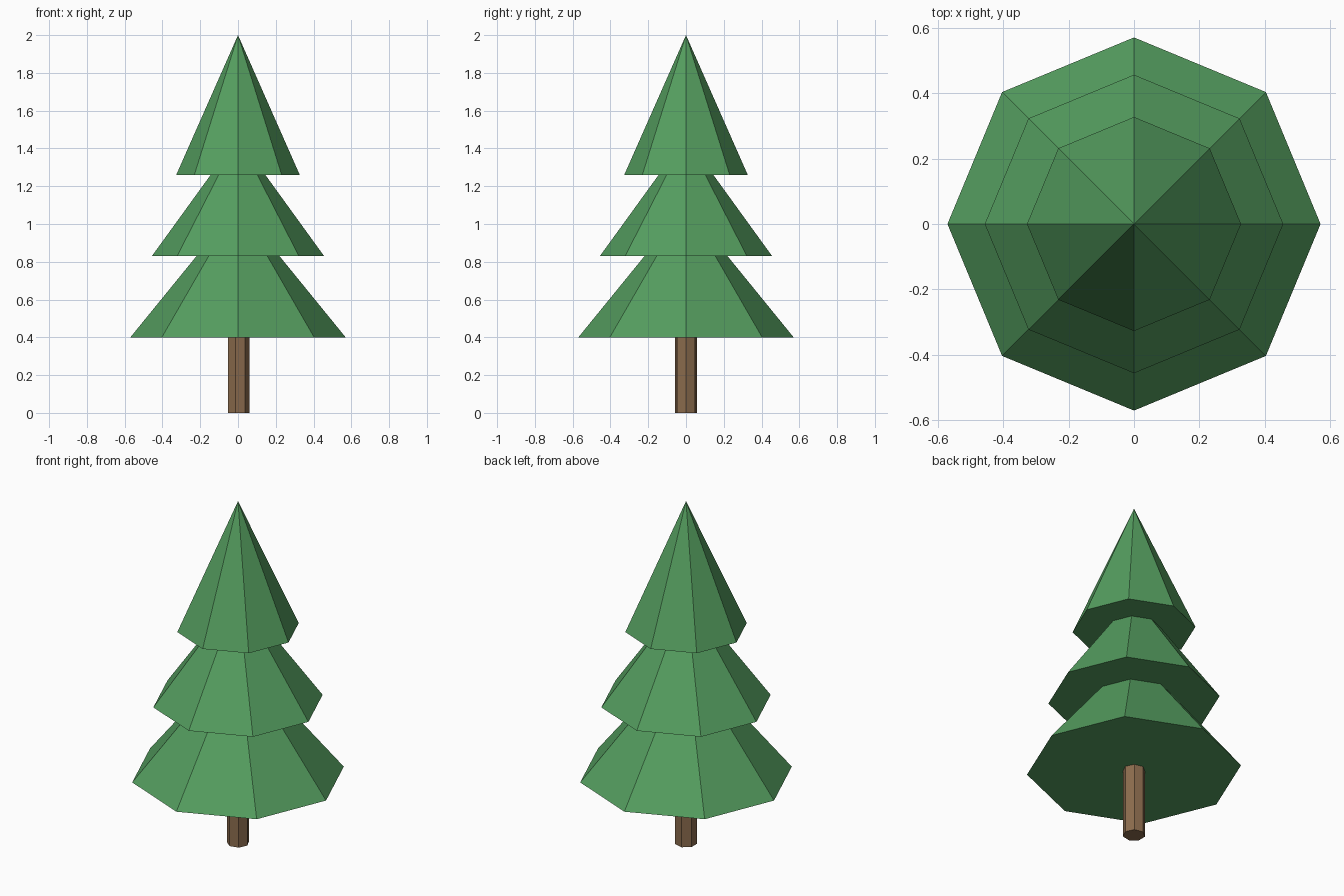
import bpy, bmesh, math
from mathutils import Matrix

if "Cube" in bpy.data.objects:
    bpy.data.objects.remove(bpy.data.objects["Cube"])


def material(name, rgb):
    m = bpy.data.materials.new(name)
    m.diffuse_color = (*rgb, 1)
    m.use_nodes = True
    m.node_tree.nodes["Principled BSDF"].inputs["Base Color"].default_value = m.diffuse_color
    return m


def cone(name, sides, r_bottom, r_top, z0, z1, mat):
    """Closed flat-sided cone or prism with its first corner on +x."""
    bm = bmesh.new()
    place = Matrix.Translation((0, 0, (z0 + z1) / 2)) @ Matrix.Rotation(-math.pi / 2, 4, 'Z')
    bmesh.ops.create_cone(bm, cap_ends=True, segments=sides, radius1=r_bottom,
                          radius2=r_top, depth=z1 - z0, matrix=place)
    bmesh.ops.remove_doubles(bm, verts=bm.verts, dist=1e-5)
    bmesh.ops.recalc_face_normals(bm, faces=bm.faces)
    mesh = bpy.data.meshes.new(name)
    bm.to_mesh(mesh)
    bm.free()
    mesh.materials.append(mat)
    obj = bpy.data.objects.new(name, mesh)
    bpy.context.collection.objects.link(obj)
    return obj


green = material("leaf_green", (0.09, 0.34, 0.115))
brown = material("bark_brown", (0.26, 0.15, 0.075))

# Seven-sided trunk
cone("trunk", 7, 0.06, 0.06, 0.0, 0.41, brown)

# Three eight-sided tiers of foliage: name, radius, base height, tip height
for name, r, z0, z1 in (("lower_foliage", 0.57, 0.40, 1.10),
                        ("middle_foliage", 0.456, 0.83, 1.46),
                        ("upper_foliage", 0.327, 1.26, 2.0)):
    cone(name, 8, r, 0.0, z0, z1, green)
